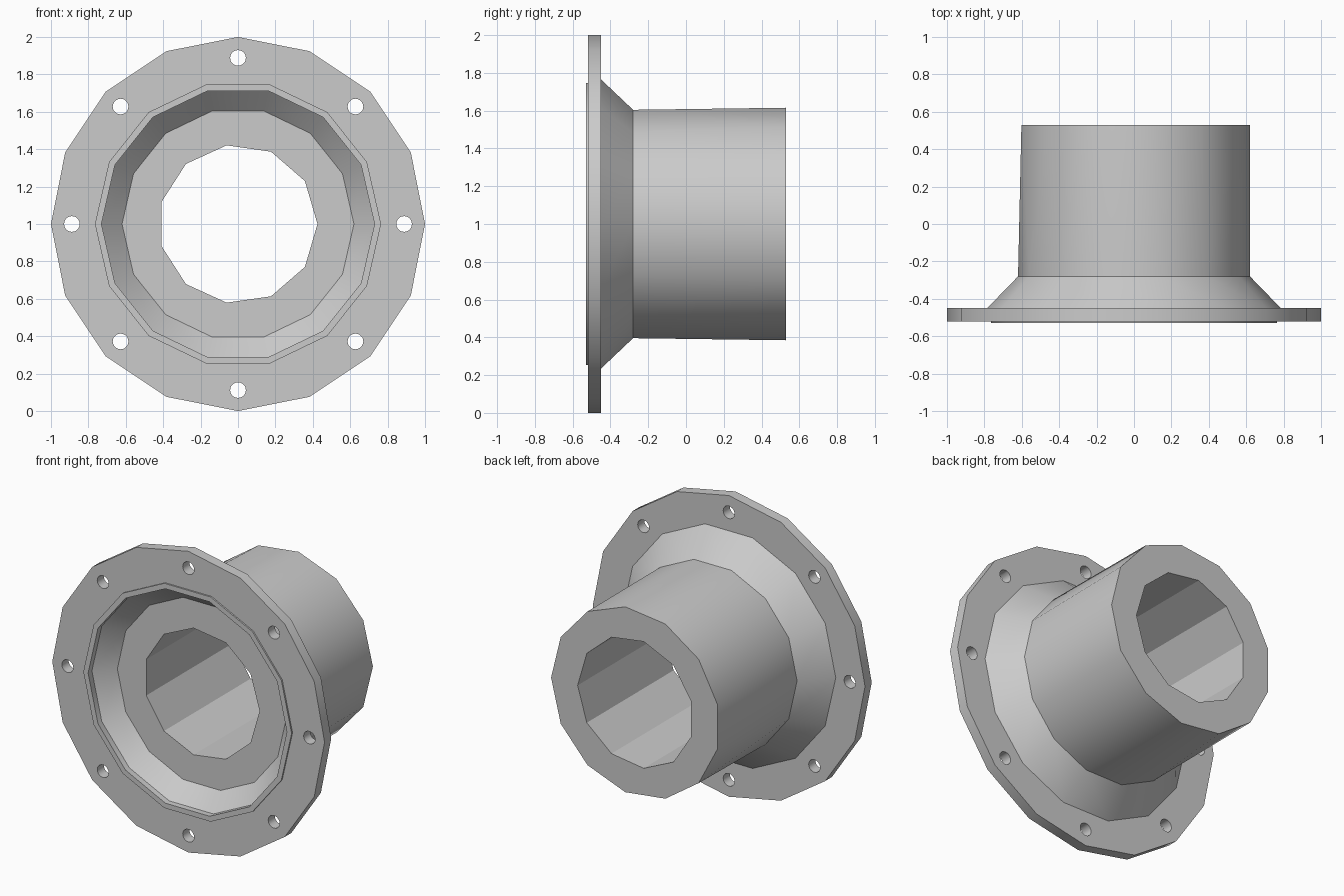
import bpy, bmesh
from math import cos, sin, pi, radians
from mathutils import Matrix

if "Cube" in bpy.data.objects:
    bpy.data.objects.remove(bpy.data.objects["Cube"], do_unlink=True)

CENTRE_Z = 1.0

metal = bpy.data.materials.new("light_grey_metal")
metal.use_nodes = True
grey = (0.6, 0.6, 0.6, 1)
metal.diffuse_color = grey
metal.node_tree.nodes["Principled BSDF"].inputs["Base Color"].default_value = grey


def make_object(name, bm):
    bmesh.ops.recalc_face_normals(bm, faces=bm.faces)
    mesh = bpy.data.meshes.new(name)
    bm.to_mesh(mesh)
    bm.free()
    mesh.materials.append(metal)
    obj = bpy.data.objects.new(name, mesh)
    bpy.context.collection.objects.link(obj)
    return obj


def ring(bm, radius, y, sides):
    """Regular polygon of vertices around the y axis."""
    angles = [2 * pi * i / sides for i in range(sides)]
    return [bm.verts.new((radius * cos(a), y, CENTRE_Z + radius * sin(a)))
            for a in angles]


def loft(bm, a, b):
    """Join two rings, even when their side counts differ."""
    n, m, i, j = len(a), len(b), 0, 0
    while i < n or j < m:
        step = (i + 1) * m - (j + 1) * n
        ni, nj = i + (step <= 0), j + (step >= 0)
        face = [a[i % n]]
        if ni > i:
            face.append(a[ni % n])
        if nj > j:
            face.append(b[nj % m])
        face.append(b[j % m])
        bm.faces.new(face)
        i, j = ni, nj


# Closed wall: lip, flange, cone, pipe, bore, recess (radius, y, sides)
profile = [
    (0.73, -0.53, 14), (0.765, -0.53, 14), (0.765, -0.52, 14),
    (1.0, -0.52, 16), (1.0, -0.45, 16), (0.785, -0.45, 14),
    (0.62, -0.28, 14), (0.62, 0.53, 13), (0.425, 0.53, 11),
    (0.425, -0.38, 11), (0.62, -0.38, 14), (0.73, -0.49, 14),
]
bm = bmesh.new()
rings = [ring(bm, *p) for p in profile]
for k, current in enumerate(rings):
    loft(bm, current, rings[(k + 1) % len(rings)])
body = make_object("flanged_pipe", bm)

# Eight bolt holes through the flange
bm = bmesh.new()
for k in range(8):
    a = k * pi / 4
    place = Matrix.Translation((0.888 * cos(a), -0.485, CENTRE_Z + 0.888 * sin(a)))
    bmesh.ops.create_cone(bm, cap_ends=True, segments=20, radius1=0.042,
                          radius2=0.042, depth=0.2,
                          matrix=place @ Matrix.Rotation(pi / 2, 4, "X"))
cutter = make_object("bolt_hole_cutter", bm)
cutter.hide_render = True

cut = body.modifiers.new("bolt_holes", "BOOLEAN")
cut.operation = "DIFFERENCE"
cut.solver = "EXACT"
cut.object = cutter
bpy.ops.object.select_all(action="DESELECT")
body.select_set(True)
bpy.context.view_layer.objects.active = body
bpy.ops.object.modifier_apply(modifier=cut.name)
bpy.data.objects.remove(cutter, do_unlink=True)

# Soft outer walls, crisp bore facets and rims
bpy.ops.object.shade_smooth_by_angle(angle=radians(30))
